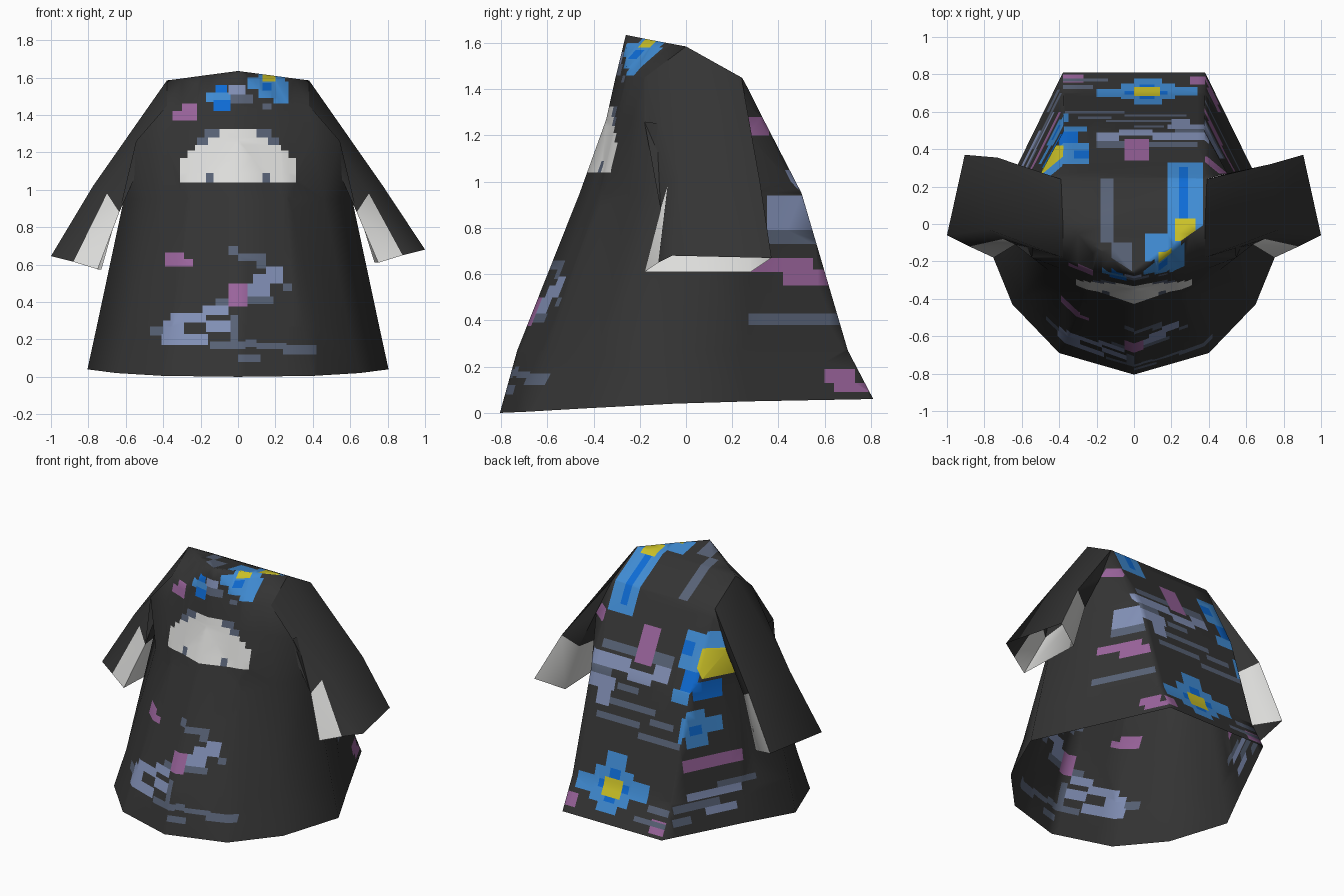
import bpy, bmesh
from mathutils import Vector


def lin(c):
    c /= 255
    return c / 12.92 if c <= 0.04045 else ((c + 0.055) / 1.055) ** 2.4


COLOURS = {"charcoal": (52, 52, 52), "white": (222, 222, 220), "light_blue": (64, 140, 212),
           "deep_blue": (14, 108, 214), "yellow": (204, 194, 40), "mauve": (154, 100, 156),
           "periwinkle": (130, 144, 182), "slate": (88, 98, 118)}
MATS = []
for name, rgb in COLOURS.items():
    m = bpy.data.materials.new(name)
    m.diffuse_color = (*[lin(c) for c in rgb], 1)
    MATS.append(m)
C, W, B, D, Y, M, P, S = range(8)


def finish(bm, name):
    me = bpy.data.meshes.new(name)
    bm.to_mesh(me)
    bm.free()
    for m in MATS:
        me.materials.append(m)
    ob = bpy.data.objects.new(name, me)
    bpy.context.collection.objects.link(ob)
    bpy.ops.object.select_all(action='DESELECT')
    ob.select_set(True)
    bpy.context.view_layer.objects.active = ob
    bpy.ops.object.shade_smooth_by_angle(angle=1.25)
    return ob


def loft(bm, rings):
    """Bridge closed rings; returns vertex rings and the face strips."""
    vs = [[bm.verts.new(p) for p in r] for r in rings]
    strips = []
    for a, b in zip(vs, vs[1:]):
        n = len(a)
        strips.append([bm.faces.new((a[i], a[(i + 1) % n], b[(i + 1) % n], b[i])) for i in range(n)])
    return vs, strips


def paint(bm, facing, ax, rects, limit=0.6):
    """Cut rectangles into the faces that look along `facing` and colour them."""
    facing = Vector(facing)
    for mat, a0, a1, b0, b1 in rects:
        lo, hi = (a0, b0), (a1, b1)

        def hits(f):
            if f.normal.dot(facing) < limit:
                return False
            return all(max(v.co[ax[k]] for v in f.verts) > lo[k] + 1e-4 and
                       min(v.co[ax[k]] for v in f.verts) < hi[k] - 1e-4 for k in (0, 1))

        for k in (0, 1):
            for val in (lo[k], hi[k]):
                fs = [f for f in bm.faces if hits(f)]
                if not fs:
                    continue
                geom = set(fs)
                for f in fs:
                    geom.update(f.edges)
                    geom.update(f.verts)
                co, no = Vector(), Vector()
                co[ax[k]], no[ax[k]] = val, 1
                bmesh.ops.bisect_plane(bm, geom=list(geom), dist=1e-5, plane_co=co, plane_no=no)
                bm.normal_update()
        for f in bm.faces:
            c = f.calc_center_median()
            if f.normal.dot(facing) >= limit and all(lo[k] < c[ax[k]] < hi[k] for k in (0, 1)):
                f.material_index = mat


# Robe body: half outlines from the front centre to the back corner, hem to collar
half = [
    [(0, -.805, 0), (.4, -.69, .005), (.65, -.43, .02), (.805, -.05, .04), (.64, .28, .05), (.38, .81, .06)],
    [(0, -.73, .27), (.35, -.605, .27), (.59, -.38, .27), (.755, -.05, .27), (.61, .24, .27), (.38, .70, .27)],
    [(0, -.46, .95), (.26, -.37, .95), (.46, -.245, .95), (.61, -.04, .95), (.54, .2, .95), (.375, .5, .95)],
    [(0, -.345, 1.27), (.23, -.3, 1.27), (.4, -.235, 1.27), (.545, -.18, 1.26), (.5, .27, 1.2), (.38, .335, 1.27)],
    [(0, -.305, 1.45), (.22, -.255, 1.45), (.3, -.22, 1.45), (.38, -.18, 1.45), (.44, .255, 1.34), (.39, .27, 1.4)],
    [(0, -.26, 1.635), (.19, -.135, 1.61), (.3, -.055, 1.595), (.38, 0, 1.585), (.39, .24, 1.45), (.38, .243, 1.449)],
]
bm = bmesh.new()
rings, strips = loft(bm, [h + [(-x, y, z) for x, y, z in reversed(h[1:])] for h in half])
t = rings[-1]
bm.faces.new((t[0], t[1], t[2], t[3], t[8], t[9], t[10]))        # collar cap
bm.faces.new((t[3], t[4], t[5], t[6], t[7], t[8]))               # nape slope
armholes = [strips[r][c] for r in (3, 4) for c in (3, 7)]
bmesh.ops.delete(bm, geom=armholes, context='FACES_ONLY')
bmesh.ops.triangulate(bm, faces=bm.faces[:])
bmesh.ops.recalc_face_normals(bm, faces=bm.faces[:])
bm.normal_update()
if sum(f.normal.y * f.calc_center_median().y for f in bm.faces) < 0:
    bmesh.ops.reverse_faces(bm, faces=bm.faces[:])
    bm.normal_update()

# Chest patch
chest = [(S, -.22, .22, 1.24, 1.28), (S, -.18, .18, 1.28, 1.325), (S, -.17, .17, 1.04, 1.09),
         (W, -.1, .1, 1.28, 1.325), (W, -.16, .16, 1.24, 1.28), (W, -.23, .23, 1.21, 1.24),
         (W, -.27, .27, 1.17, 1.21), (W, -.31, .31, 1.09, 1.17), (W, -.31, -.17, 1.04, 1.09),
         (W, .17, .31, 1.04, 1.09), (W, -.13, .13, 1.04, 1.09)]
# Collar marks
collar = [(B, -.17, -.04, 1.47, 1.52), (D, -.13, -.04, 1.42, 1.48), (D, -.12, -.06, 1.52, 1.56),
          (P, -.05, .04, 1.51, 1.56), (S, -.04, .08, 1.46, 1.51), (S, .13, .18, 1.43, 1.46),
          (B, .05, .11, 1.54, 1.6), (B, .11, .25, 1.49, 1.62), (B, .19, .27, 1.46, 1.58),
          (D, .13, .18, 1.53, 1.57), (Y, .13, .2, 1.58, 1.63), (M, -.35, -.22, 1.37, 1.42),
          (M, -.3, -.22, 1.42, 1.46)]
# Skirt front swirl
swirl = [(M, -.39, -.24, .59, .63), (M, -.39, -.29, .63, .665), (S, -.05, .0, .65, .7),
         (S, .0, .15, .62, .66), (S, .1, .15, .58, .62), (P, .15, .24, .5, .59),
         (P, .08, .18, .5, .55), (S, .24, .29, .46, .5), (P, .05, .17, .42, .5),
         (S, .05, .19, .39, .43), (M, -.05, .05, .375, .5), (P, -.19, -.05, .33, .38),
         (S, -.12, -.05, .38, .42), (P, -.36, -.17, .29, .34), (P, -.4, -.29, .22, .3),
         (S, -.47, -.4, .22, .27), (P, -.41, -.16, .17, .23), (P, -.17, -.04, .24, .3),
         (S, -.04, .0, .19, .33), (S, -.15, .04, .15, .19), (S, .0, .12, .08, .12),
         (S, .04, .1, .16, .2), (S, .24, .42, .12, .17), (S, .1, .26, .15, .18)]
for marks in (chest, collar, swirl):
    paint(bm, (0, -1, 0), (0, 2), marks, 0.45)

# Top marks
paint(bm, (0, 0, 1), (0, 1), [
    (S, -.18, -.11, -.1, .25), (S, -.12, -.01, -.25, -.1), (B, .18, .37, -.12, .25),
    (D, .24, .29, .03, .25), (B, .06, .24, -.2, -.05), (Y, .22, .33, -.09, .03),
    (Y, .13, .2, -.2, -.15)], 0.8)

# Back flower, swirls and blossoms
flower = [(B, -.07, .22, .17, .38), (B, -.2, -.07, .23, .34), (B, .22, .34, .21, .31),
          (B, .0, .15, .12, .48), (D, -.05, .18, .25, .3), (D, .03, .11, .18, .38),
          (Y, .0, .14, .21, .32), (M, -.38, -.27, .08, .16), (S, -.38, -.22, .19, .23),
          (S, -.38, -.14, .12, .15), (M, .3, .38, .1, .18)]
vine = [(M, -.05, .08, 1.04, 1.26), (S, -.2, -.05, 1.06, 1.13), (P, -.2, -.08, .97, 1.06),
        (S, .08, .34, 1.07, 1.12), (P, .1, .4, .97, 1.05), (P, -.08, .1, .93, 1.0),
        (S, .22, .4, .92, .97), (P, .18, .4, .84, .92), (S, .0, .16, .86, .9),
        (S, -.15, .2, .76, .8), (P, .2, .3, .74, .84), (S, -.3, -.12, .7, .74),
        (S, -.05, .28, .66, .7), (S, -.37, -.05, .6, .64), (B, -.4, -.35, .64, .8),
        (B, -.4, -.24, 1.08, 1.3), (D, -.4, -.3, .96, 1.08), (D, -.32, -.24, 1.16, 1.24),
        (B, -.4, -.25, .88, .96), (B, .18, .37, 1.28, 1.45), (D, .24, .29, 1.33, 1.45)]
for marks in (flower, vine):
    paint(bm, (0, 1, 0), (0, 2), marks)

# Side marks
paint(bm, (1, 0, 0), (1, 2), [
    (M, .27, .36, 1.2, 1.28), (P, .35, .56, .79, .94), (S, .35, .57, .73, .79),
    (M, .28, .55, .61, .67), (M, .42, .62, .55, .62), (S, .27, .68, .38, .43),
    (M, .6, .73, .13, .19), (M, .64, .79, .09, .13)], 0.45)
paint(bm, (-1, 0, 0), (1, 2), [
    (B, .18, .42, 1.2, 1.32), (Y, .22, .42, 1.04, 1.22), (D, .3, .48, .9, 1.02),
    (B, .32, .6, .68, .78), (B, .42, .56, .6, .84), (D, .45, .53, .68, .74),
    (M, .22, .6, .45, .53), (P, .25, .6, .26, .31), (S, .15, .4, .31, .35),
    (S, .4, .7, .2, .25), (P, .3, .5, .15, .2), (S, .6, .72, .12, .17)], 0.45)
finish(bm, "robe_body")

# Sleeves: five-sided tubes from shoulder to cuff; the lower inner panels are white
for side, drop, label in ((1, 0, "right_sleeve"), (-1, .035, "left_sleeve")):
    tube = [
        [(.38, 0, 1.585), (.39, .24, 1.45), (.5, .27, 1.2), (.545, -.18, 1.26), (.38, -.18, 1.45)],
        [(.775, -.03, 1.02), (.73, .32 + drop, 1.0), (.63, .27, .93), (.635, -.11, .88), (.70, -.08, .98)],
        [(1.0, -.06, .68), (.905, .37, .67), (.73, .28, .61), (.75, -.18, .61), (.88, -.12, .65)],
    ]
    tube[2] = [(x, y, z - drop) for x, y, z in tube[2]]
    bm = bmesh.new()
    _, strips = loft(bm, [[(side * x, y, z) for x, y, z in r] for r in tube])
    for i in (1, 2, 3):
        strips[1][i].material_index = W
    bmesh.ops.recalc_face_normals(bm, faces=bm.faces[:])
    finish(bm, label)
